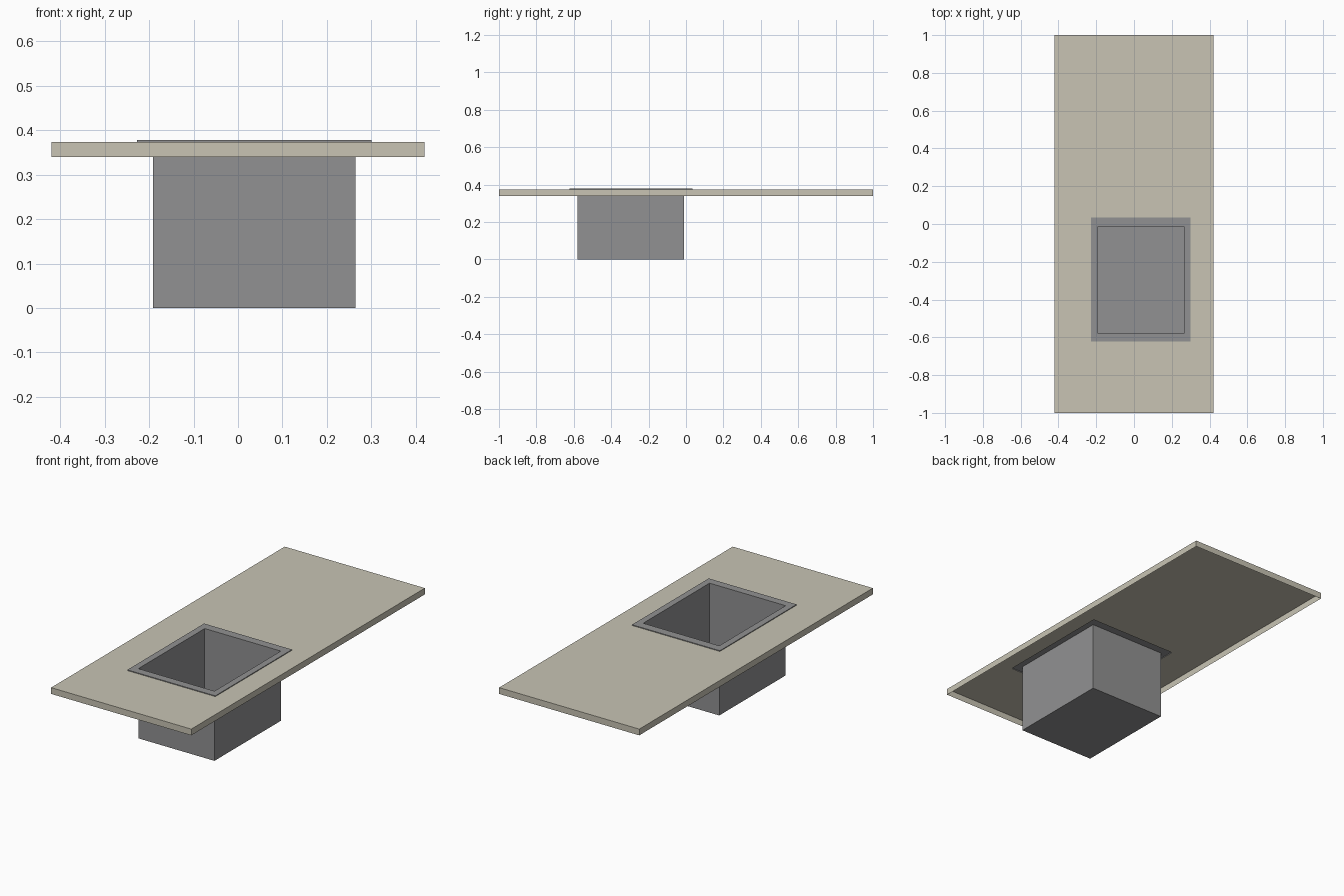
import bpy, bmesh

if "Cube" in bpy.data.objects:
    bpy.data.objects.remove(bpy.data.objects["Cube"])


def material(name, rgb):
    m = bpy.data.materials.new(name)
    m.diffuse_color = (*rgb, 1)
    m.use_nodes = True
    m.node_tree.nodes["Principled BSDF"].inputs["Base Color"].default_value = m.diffuse_color
    return m


def ring_shell(name, rings, mat, cap=False):
    """Thin shell through rectangular rings (x0, x1, y0, y1, z), optional cap on the last."""
    bm = bmesh.new()
    loops = [[bm.verts.new(p) for p in ((x0, y0, z), (x1, y0, z), (x1, y1, z), (x0, y1, z))]
             for x0, x1, y0, y1, z in rings]
    for a, b in zip(loops, loops[1:]):
        for i in range(4):
            j = (i + 1) % 4
            bm.faces.new((a[i], a[j], b[j], b[i]))
    if cap:
        bm.faces.new(loops[-1])
    me = bpy.data.meshes.new(name)
    bm.to_mesh(me)
    bm.free()
    me.materials.append(mat)
    ob = bpy.data.objects.new(name, me)
    bpy.context.collection.objects.link(ob)
    return ob


beige = material("beige counter", (0.578, 0.552, 0.456))
grey = material("grey metal", (0.283, 0.283, 0.287))

outer = (-0.42, 0.42, -1.0, 1.0)          # counter outline
flange = (-0.227, 0.30, -0.623, 0.034)    # sink flange outline
basin = (-0.191, 0.265, -0.580, -0.012)   # basin walls

# Counter: hollow slab with a skirt and a sink cut-out
ring_shell("countertop", [(*outer, 0.34), (*outer, 0.374), (*flange, 0.374)], beige)

# Sink: raised flange, straight walls and flat floor
ring_shell("sink", [(*flange, 0.374), (*flange, 0.378), (*basin, 0.378), (*basin, 0.0)],
           grey, cap=True)
